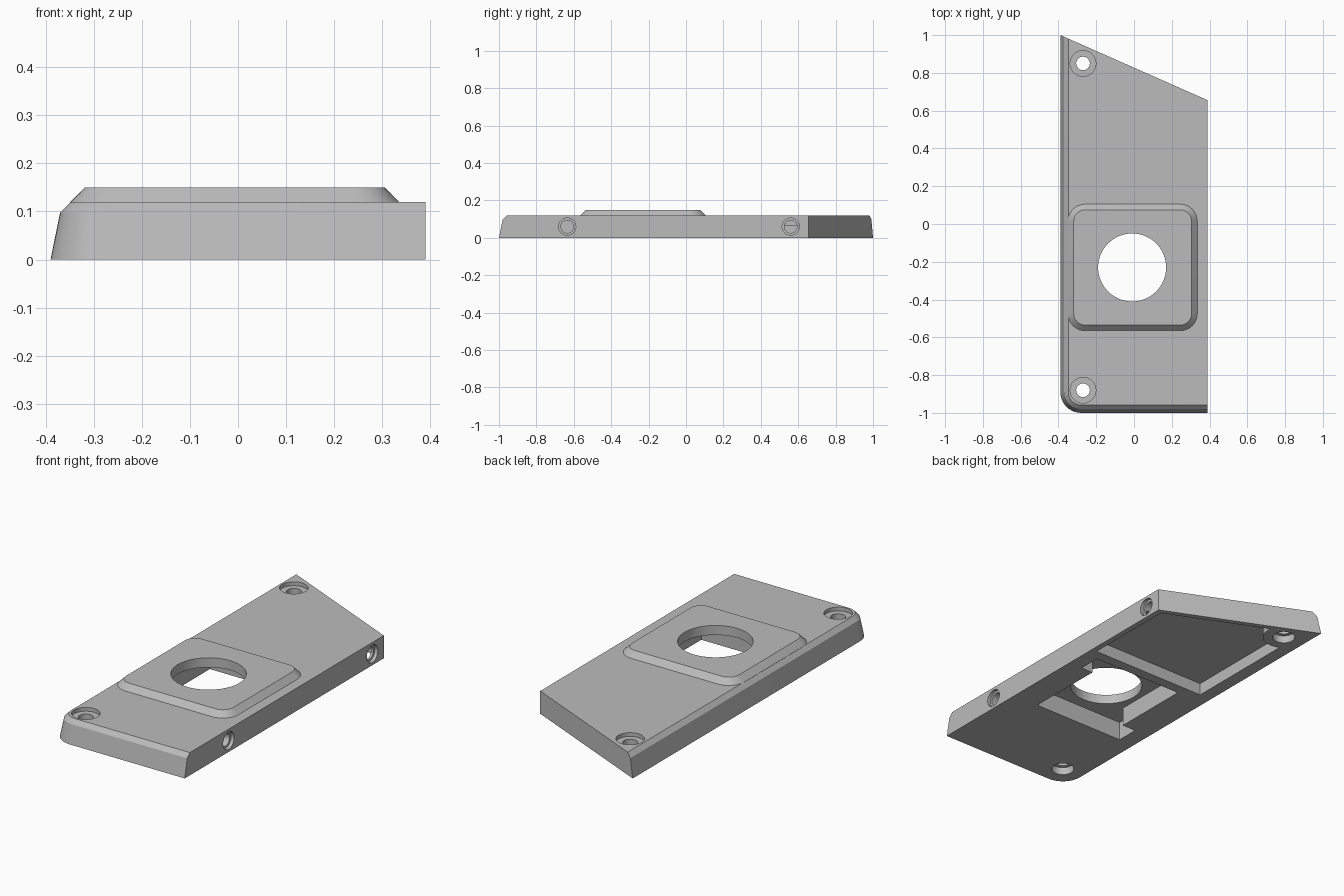
import bpy, bmesh, math
from mathutils import Matrix

cube = bpy.data.objects.get("Cube")
if cube:
    bpy.data.objects.remove(cube, do_unlink=True)

grey = bpy.data.materials.new("plain_grey")
grey.use_nodes = True
colour = (0.5, 0.5, 0.5, 1)
grey.diffuse_color = colour
grey.node_tree.nodes["Principled BSDF"].inputs["Base Color"].default_value = colour


def arc(cx, cy, r, a0, a1, n):
    """Points along an arc, angles in degrees."""
    angles = [math.radians(a0 + (a1 - a0) * i / n) for i in range(n + 1)]
    return [(cx + r * math.cos(a), cy + r * math.sin(a)) for a in angles]


def circle(cx, cy, r, n=48):
    return arc(cx, cy, r, 0, 360, n)[:-1]


def rect(x0, x1, y0, y1):
    return [(x0, y0), (x1, y0), (x1, y1), (x0, y1)]


def round_rect(x0, x1, y0, y1, r):
    pts = []
    for cx, cy, a in ((x0 + r, y0 + r, 180), (x1 - r, y0 + r, 270),
                      (x1 - r, y1 - r, 0), (x0 + r, y1 - r, 90)):
        pts += arc(cx, cy, r, a, a + 90, 8)
    return pts


def loft(name, layers, matrix=None):
    """Closed solid through stacked outlines [(points, z), ...]."""
    bm = bmesh.new()
    rings = [[bm.verts.new((x, y, z)) for x, y in pts] for pts, z in layers]
    bm.faces.new(rings[0][::-1])
    bm.faces.new(rings[-1])
    for low, high in zip(rings, rings[1:]):
        for i in range(len(low)):
            j = (i + 1) % len(low)
            bm.faces.new((low[i], low[j], high[j], high[i]))
    if matrix:
        bm.transform(matrix)
    bmesh.ops.recalc_face_normals(bm, faces=bm.faces)
    mesh = bpy.data.meshes.new(name)
    bm.to_mesh(mesh)
    bm.free()
    mesh.materials.append(grey)
    obj = bpy.data.objects.new(name, mesh)
    bpy.context.scene.collection.objects.link(obj)
    return obj


def prism(name, pts, z0, z1, matrix=None):
    return loft(name, [(pts, z0), (pts, z1)], matrix)


def combine(target, tool, operation):
    """Apply a boolean and discard the tool."""
    mod = target.modifiers.new("combine", "BOOLEAN")
    mod.operation, mod.object, mod.solver = operation, tool, "EXACT"
    bpy.context.view_layer.update()
    graph = bpy.context.evaluated_depsgraph_get()
    mesh = bpy.data.meshes.new_from_object(target.evaluated_get(graph))
    target.modifiers.clear()
    target.data = mesh
    bpy.data.objects.remove(tool, do_unlink=True)


def slant(x, gap=0):
    """Y of the sloping back edge."""
    return 1 - 0.442 * (x + 0.39) - gap


def body_outline(inset):
    left = -0.39 + inset
    corner = arc(-0.28, -0.89, 0.11 - inset, 180, 270, 10)
    return corner + [(0.39, -1 + inset), (0.39, slant(0.39)), (left, slant(left))]


# Plate with drafted, bevelled left and front edges
plate = loft("cover_plate", [(body_outline(0), 0), (body_outline(0.02), 0.098),
                             (body_outline(0.042), 0.12)])

# Raised pad with sloping sides
pad_base = round_rect(-0.349, 0.335, -0.565, 0.105, 0.09)
pad_top = round_rect(-0.319, 0.305, -0.535, 0.075, 0.06)
combine(plate, loft("raised_pad", [(pad_base, 0.11), (pad_base, 0.12), (pad_top, 0.15)]),
        "UNION")

# Rear underside pocket, curving around the screw boss
boss = arc(-0.27, 0.85, 0.105, 5, -118, 12)
rear_pocket = [(-0.32, 0.136), (0.36, 0.136), (0.36, slant(0.36, 0.03)),
               (-0.165, slant(-0.165, 0.03))] + boss + [(-0.32, 0.757)]
cutters = [prism("rear_pocket", rear_pocket, -0.1, 0.065)]

# Socket pocket with two opposed notches, and the round opening
socket = [(-0.30, -0.47), (0.24, -0.47), (0.24, -0.04), (0.31, -0.04), (0.31, 0.08),
          (-0.22, 0.08), (-0.22, -0.35), (-0.30, -0.35)]
cutters.append(prism("socket_pocket", socket, -0.1, 0.1))
cutters.append(prism("round_opening", circle(-0.01, -0.23, 0.18, 64), 0.05, 0.3))

# Vertical screw holes, recessed above and below
for y in (-0.88, 0.85):
    for r, z0, z1 in ((0.036, -0.1, 0.3), (0.068, 0.1, 0.3), (0.056, -0.1, 0.04)):
        cutters.append(prism("screw_hole", circle(-0.27, y, r), z0, z1))

# Side screw holes in the right-hand face
for y in (-0.635, 0.56):
    turn = Matrix.Translation((0, y, 0.06)) @ Matrix.Rotation(math.pi / 2, 4, "Y")
    for r, x0 in ((0.034, 0.3), (0.046, 0.372)):
        cutters.append(prism("side_hole", circle(0, 0, r, 32), x0, 0.5, turn))

for cutter in cutters:
    combine(plate, cutter, "DIFFERENCE")

# Smooth the round walls, keep edges crisp
bpy.ops.object.select_all(action="DESELECT")
plate.select_set(True)
bpy.context.view_layer.objects.active = plate
bpy.ops.object.shade_smooth_by_angle(angle=math.radians(25))
